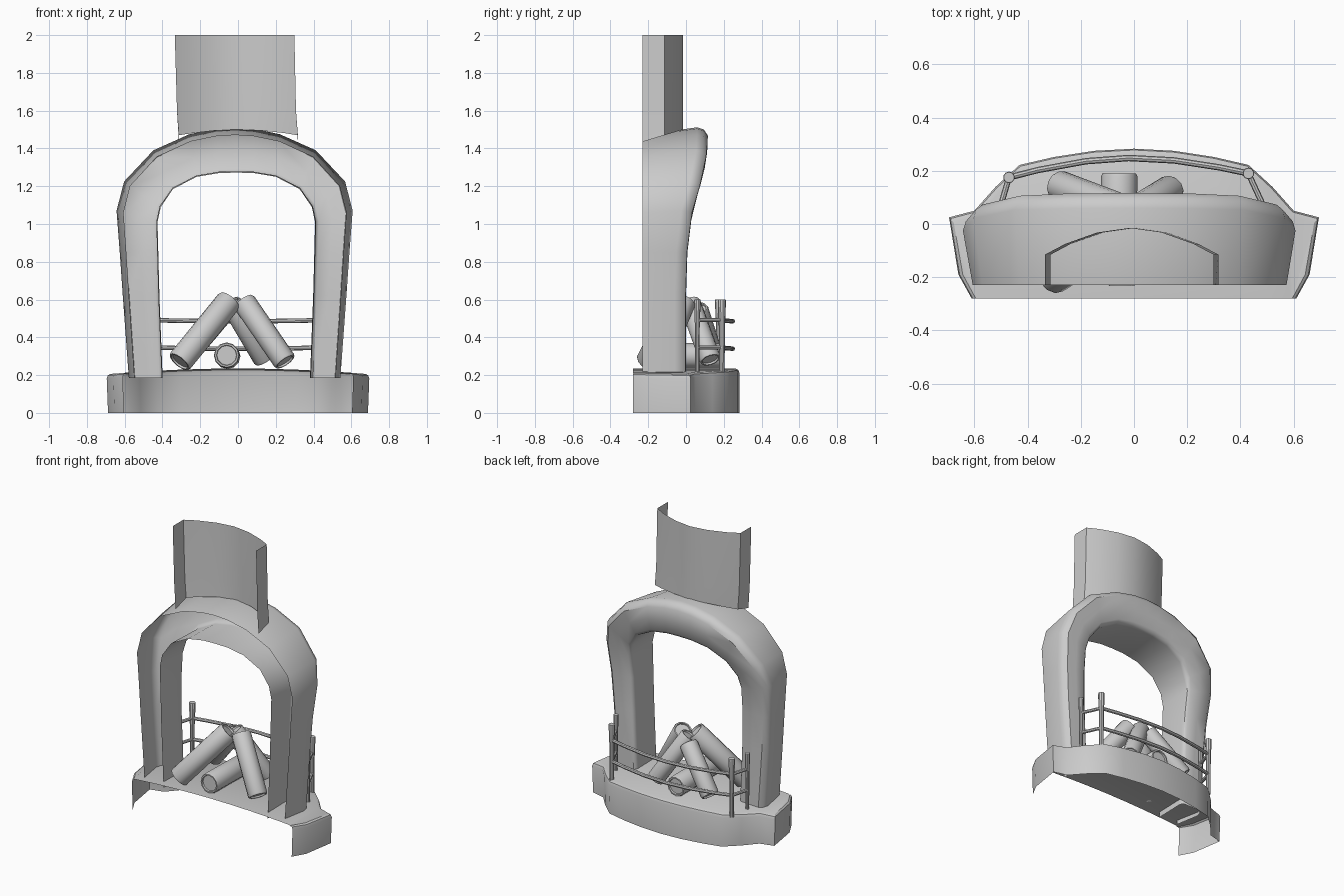
import bpy, bmesh, math
from mathutils import Vector

if "Cube" in bpy.data.objects:
    bpy.data.objects.remove(bpy.data.objects["Cube"])


def finish(name, bm, angle=35):
    bmesh.ops.remove_doubles(bm, verts=bm.verts, dist=0.0005)
    bmesh.ops.recalc_face_normals(bm, faces=bm.faces)
    me = bpy.data.meshes.new(name)
    bm.to_mesh(me)
    bm.free()
    ob = bpy.data.objects.new(name, me)
    bpy.context.collection.objects.link(ob)
    bpy.ops.object.select_all(action='DESELECT')
    ob.select_set(True)
    bpy.context.view_layer.objects.active = ob
    bpy.ops.object.shade_smooth_by_angle(angle=math.radians(angle))
    return ob


def loft(name, rows, angle=35):
    """Skin a list of equal-length point rows as an open sheet."""
    bm = bmesh.new()
    grid = [[bm.verts.new(p) for p in row] for row in rows]
    for a, b in zip(grid, grid[1:]):
        for i in range(len(a) - 1):
            bm.faces.new((a[i], a[i + 1], b[i + 1], b[i]))
    bmesh.ops.dissolve_degenerate(bm, edges=bm.edges, dist=0.0005)
    return finish(name, bm, angle)


def tube(name, path, radii, sides=10, caps=True):
    """Round tube along a path with a radius at each point."""
    bm = bmesh.new()
    path = [Vector(p) for p in path]
    rings = []
    whole = (path[-1] - path[0]).normalized()
    ref = Vector((0, 0, 1)) if abs(whole.z) < 0.95 else Vector((1, 0, 0))
    side = whole.cross(ref).normalized()
    up = side.cross(whole)
    for p, r in zip(path, radii):
        rings.append([bm.verts.new(p + r * (side * math.cos(t) + up * math.sin(t)))
                      for t in (2 * math.pi * k / sides for k in range(sides))])
    for a, b in zip(rings, rings[1:]):
        for k in range(sides):
            bm.faces.new((a[k], a[(k + 1) % sides], b[(k + 1) % sides], b[k]))
    if caps:
        bm.faces.new(rings[0])
        bm.faces.new(rings[-1])
    return finish(name, bm)


def mirror(half):
    """Half profile ending on the centre line -> full profile."""
    return half + [(-x, z) for x, z in reversed(half[:-1])]


def interp(table, v):
    for (a, fa), (b, fb) in zip(table, table[1:]):
        if v <= b:
            return fa + (fb - fa) * max(0, (v - a) / (b - a))
    return table[-1][1]


# Hearth base: open at the back and underneath, top slightly crowned
outline = mirror([(-0.61, -0.28), (-0.66, -0.19), (-0.695, 0.025), (-0.60, 0.05),
                  (-0.52, 0.14), (-0.43, 0.222), (-0.30, 0.252), (-0.15, 0.275), (0, 0.283)])


def crown(x):
    return 0.235 - 0.06 * x * x


rows = [[(x * 0.99, y, 0) for x, y in outline],
        [(x, y, crown(x) - 0.025) for x, y in outline],
        [(x * 0.993, y - 0.005 * (y > 0), crown(x) - 0.008) for x, y in outline],
        [(x * 0.975, y - 0.02 * (y > 0), crown(x)) for x, y in outline],
        [(max(-0.595, min(0.595, x * 0.975)), -0.28, crown(x)) for x, y in outline]]
loft("hearth_base", rows)

# Arch surround: channel section, open towards the wall, flaring forward at the top
outer = mirror([(-0.56, 0.185), (-0.592, 0.62), (-0.608, 0.85), (-0.625, 1.07), (-0.585, 1.225),
                (-0.43, 1.39), (-0.24, 1.475), (-0.10, 1.505), (0, 1.512)])
inner = mirror([(-0.39, 0.185), (-0.407, 0.62), (-0.413, 0.85), (-0.417, 1.01), (-0.40, 1.09),
                (-0.335, 1.185), (-0.21, 1.25), (-0.09, 1.27), (0, 1.272)])
lean = [(0.18, 0.0), (0.7, 0.0), (0.9, 0.01), (1.07, 0.035), (1.2, 0.075),
        (1.3, 0.1), (1.4, 0.115), (1.52, 0.12)]
rows = []
CX = -0.018
for o, i in zip(outer, inner):
    def at(t, drop):
        x, z = o[0] + (i[0] - o[0]) * t, o[1] + (i[1] - o[1]) * t
        y = -0.23 if drop is None else interp(lean, z) - drop
        return (x + CX * (1 - 0.5 * t), y, z)
    rows.append([at(0.17, None), at(0, 0.06), at(0.05, 0.025), at(0.18, 0.002),
                 at(0.55, 0), at(0.90, 0.0), at(0.98, 0.012), at(1, 0.03), at(0.97, None)])
loft("arch_surround", rows, 40)

# Chimney breast: bowed shell, open at back, top and bottom
plan = mirror([(-0.315, -0.23), (-0.315, -0.115), (-0.24, -0.075), (-0.12, -0.032), (0, -0.015)])
rows = [[(x + 0.002, y, 1.435 + 0.065 * (y + 0.23) / 0.215) for x, y in plan],
        [(x - 0.008, y, 1.6) for x, y in plan],
        [(x * 1.005 - 0.018, y, 2.0) for x, y in plan]]
loft("chimney_breast", rows, 45)

# Logs: stacked against each other, ends slightly recessed inside the bark
logs = [((-0.31, -0.20, 0.27), (-0.045, -0.03, 0.595), 0.068),
        ((0.25, -0.14, 0.27), (0.03, -0.01, 0.59), 0.062),
        ((0.14, 0.13, 0.28), (-0.04, 0.02, 0.585), 0.057),
        ((-0.285, 0.145, 0.285), (-0.06, 0.06, 0.55), 0.058),
        ((-0.06, -0.23, 0.305), (-0.055, 0.19, 0.30), 0.068)]
for n, (a, b, r) in enumerate(logs):
    a, b = Vector(a), Vector(b)
    d = (b - a).normalized() * 0.01
    tube(f"log_{n + 1}", [a + d, a, a, a + d, b - d, b, b, b - d],
         [r * k for k in (0.76, 0.8, 0.93, 1, 1, 0.93, 0.8, 0.76)], 12)

# Fire guard posts
posts = [(-0.505, 0.055, 0.015), (-0.47, 0.175, 0.019), (0.43, 0.19, 0.019), (0.49, 0.06, 0.015)]
for n, (x, y, r) in enumerate(posts):
    tube(f"guard_post_{n + 1}", [(x, y, 0.2), (x, y, 0.45), (x, y, 0.592), (x, y, 0.6)],
         [r * 0.75, r * 0.85, r * 1.15, r * 1.05])

# Fire guard rails: one bowed front rail and two short side rails per level
for level, z in (("lower", 0.34), ("upper", 0.485)):
    front = [(-0.47, 0.175), (-0.36, 0.203), (-0.18, 0.236), (-0.02, 0.248),
             (0.15, 0.239), (0.32, 0.213), (0.43, 0.19)]
    tube(f"{level}_front_rail", [(x, y, z + 0.03 * x * x) for x, y in front], [0.012] * 7, 8)
    for side, (p, q) in (("left", posts[:2]), ("right", posts[2:])):
        tube(f"{level}_{side}_rail", [(p[0], p[1], z + 0.006), (q[0], q[1], z + 0.006)], [0.011] * 2, 8)
